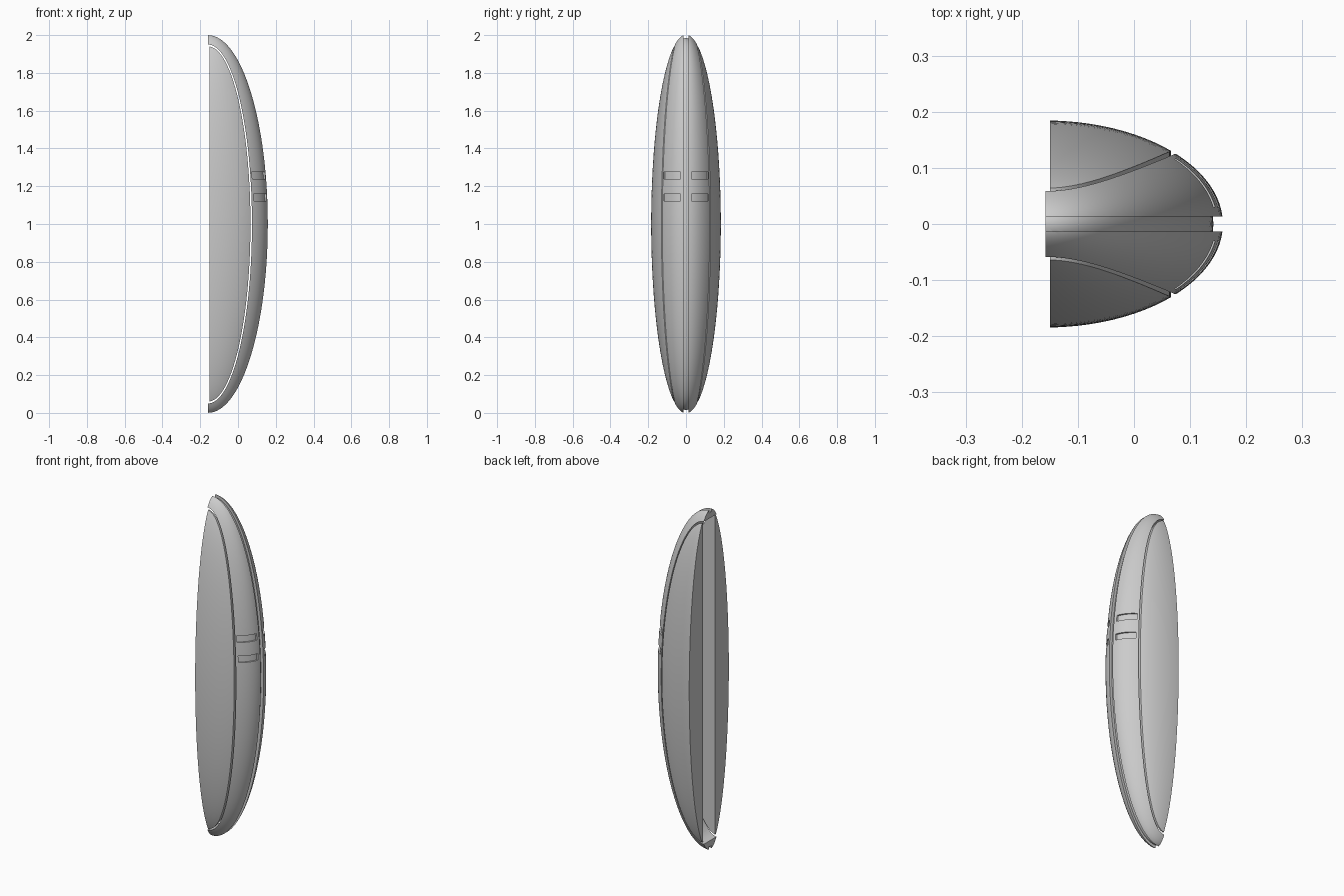
import bpy, bmesh, math
from mathutils import Matrix

if "Cube" in bpy.data.objects:
    bpy.data.objects.remove(bpy.data.objects["Cube"])

CX = -0.158            # plane of the open back
AX, AY, AZ = 0.3165, 0.1845, 1.002   # shell radii


def make(name, bm):
    bmesh.ops.recalc_face_normals(bm, faces=bm.faces)
    me = bpy.data.meshes.new(name)
    bm.to_mesh(me)
    bm.free()
    ob = bpy.data.objects.new(name, me)
    bpy.context.collection.objects.link(ob)
    return ob


def ellipsoid(name, inset=0.0):
    bm = bmesh.new()
    bmesh.ops.create_uvsphere(bm, u_segments=96, v_segments=72, radius=1)
    bmesh.ops.transform(bm, matrix=Matrix.Translation((CX, 0, 1)) @
                        Matrix.Diagonal((AX - inset, AY - inset, AZ - inset, 1)), verts=bm.verts)
    return make(name, bm)


def box(name, x0, x1, y0, y1, z0, z1):
    bm = bmesh.new()
    bmesh.ops.create_cube(bm, size=1)
    for v in bm.verts:
        v.co = (x1 if v.co.x > 0 else x0, y1 if v.co.y > 0 else y0, z1 if v.co.z > 0 else z0)
    return make(name, bm)


def oval_prism(name, a, c, x0, y0, y1):
    # half oval in the xz plane, cut off straight at x0, extruded along y
    t0 = math.acos((x0 - CX) / a)
    n = 96
    pts = [(CX + a * math.cos(t), 1 + c * math.sin(t))
           for t in (-t0 + 2 * t0 * i / n for i in range(n + 1))]
    bm = bmesh.new()
    f = bm.faces.new([bm.verts.new((x, y0, z)) for x, z in pts])
    ext = bmesh.ops.extrude_face_region(bm, geom=[f])
    for g in ext["geom"]:
        if isinstance(g, bmesh.types.BMVert):
            g.co.y = y1
    return make(name, bm)


def combine(ob, other, op):
    # boolean, applied at once; the helper is removed
    m = ob.modifiers.new("cut", 'BOOLEAN')
    m.operation, m.object, m.solver = op, other, 'EXACT'
    dg = bpy.context.evaluated_depsgraph_get()
    me = bpy.data.meshes.new_from_object(ob.evaluated_get(dg))
    ob.modifiers.clear()
    ob.data = me
    bpy.data.objects.remove(other)


def smooth(ob):
    bpy.ops.object.select_all(action='DESELECT')
    ob.select_set(True)
    bpy.context.view_layer.objects.active = ob
    bpy.ops.object.shade_smooth_by_angle(angle=math.radians(30))


# curved rim: half shell with an open oval middle
rim = ellipsoid("rim_shell")
combine(rim, box("helper", CX, 1, -1, 1, -1, 3), 'INTERSECT')
combine(rim, oval_prism("helper", 0.232, 0.95, CX - 0.05, -0.5, 0.5), 'DIFFERENCE')

# centre groove running around the rim
groove = box("helper", -0.5, 0.5, -0.013, 0.013, -0.5, 2.5)
combine(groove, ellipsoid("helper", 0.017), 'DIFFERENCE')
combine(rim, groove, 'DIFFERENCE')

# shallow slots, two on each side
for s in (-1, 1):
    for z0, z1 in ((1.122, 1.16), (1.238, 1.276)):
        y0, y1 = sorted((s * 0.03, s * 0.116))
        slot = box("helper", 0.05, 0.3, y0, y1, z0, z1)
        combine(slot, ellipsoid("helper", 0.009), 'DIFFERENCE')
        combine(rim, slot, 'DIFFERENCE')
smooth(rim)

# side panels, separated from the rim by a thin gap
for s, side in ((-1, "front"), (1, "back")):
    panel = ellipsoid(side + "_side_panel")
    y0, y1 = sorted((s * 0.058, s * 0.5))
    combine(panel, oval_prism("helper", 0.224, 0.94, -0.15, y0, y1), 'INTERSECT')
    smooth(panel)
